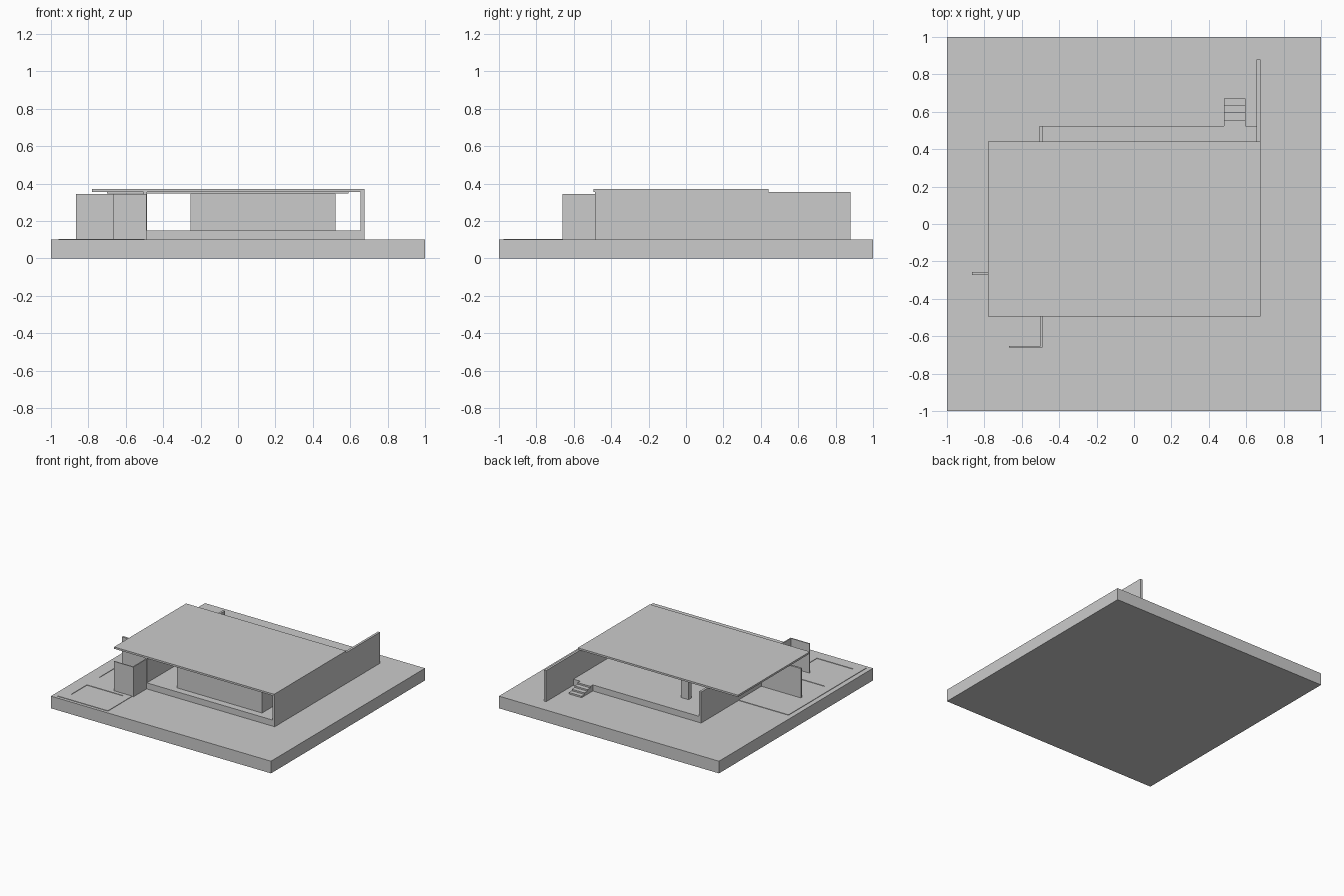
import bpy


def box(name, x0, x1, y0, y1, z0, z1):
    """Axis-aligned box from its extents."""
    bpy.ops.mesh.primitive_cube_add(
        size=1, location=((x0 + x1) / 2, (y0 + y1) / 2, (z0 + z1) / 2))
    ob = bpy.context.object
    ob.name = name
    ob.scale = (x1 - x0, y1 - y0, z1 - z0)
    bpy.ops.object.transform_apply(location=False, rotation=False, scale=True)
    return ob


G = 0.10       # ground level
F = 0.15       # floor level
TOP = 0.355    # underside of roof

# Site and raised floor
box("ground_slab", -1, 1, -1, 1, 0, G)
box("floor_platform", -0.487, 0.656, -0.487, 0.525, G, F)

# Flat roof with an inset soffit
box("roof", -0.78, 0.675, -0.495, 0.44, TOP, 0.37)
box("soffit", -0.70, 0.59, -0.415, 0.36, 0.347, TOP)

# Long side walls
box("right_wall", 0.656, 0.675, -0.487, 0.88, G, TOP)
box("left_wall", -0.506, -0.487, -0.487, 0.525, G, TOP)

# Interior core and rear pier
box("core_block", -0.255, 0.52, -0.43, -0.02, F, 0.347)
box("rear_pier", -0.255, -0.185, 0.29, 0.33, F, 0.347)

# Thin screen walls on the left
box("carport_wall", -0.865, -0.506, -0.272, -0.256, G, 0.345)
box("screen_side", -0.499, -0.49, -0.66, -0.487, G, 0.345)
box("screen_front", -0.667, -0.49, -0.66, -0.651, G, 0.345)

# Back steps, from floor level down to the ground
edges = [0.525, 0.557, 0.595, 0.633, 0.67]
for i in range(4):
    box(f"step_{i + 1}", 0.48, 0.595, edges[i], edges[i + 1], G, F - i * 0.0125)

# Shallow paving around two sunken beds
P = G + 0.004
box("paving_left", -0.96, -0.89, -0.975, 0.04, G, P)
box("paving_right", -0.56, -0.50, -0.975, 0.04, G, P)
for i, (y0, y1) in enumerate([(-0.975, -0.90), (-0.69, -0.53), (-0.34, 0.04)]):
    box(f"paving_cross_{i + 1}", -0.89, -0.56, y0, y1, G, P)
